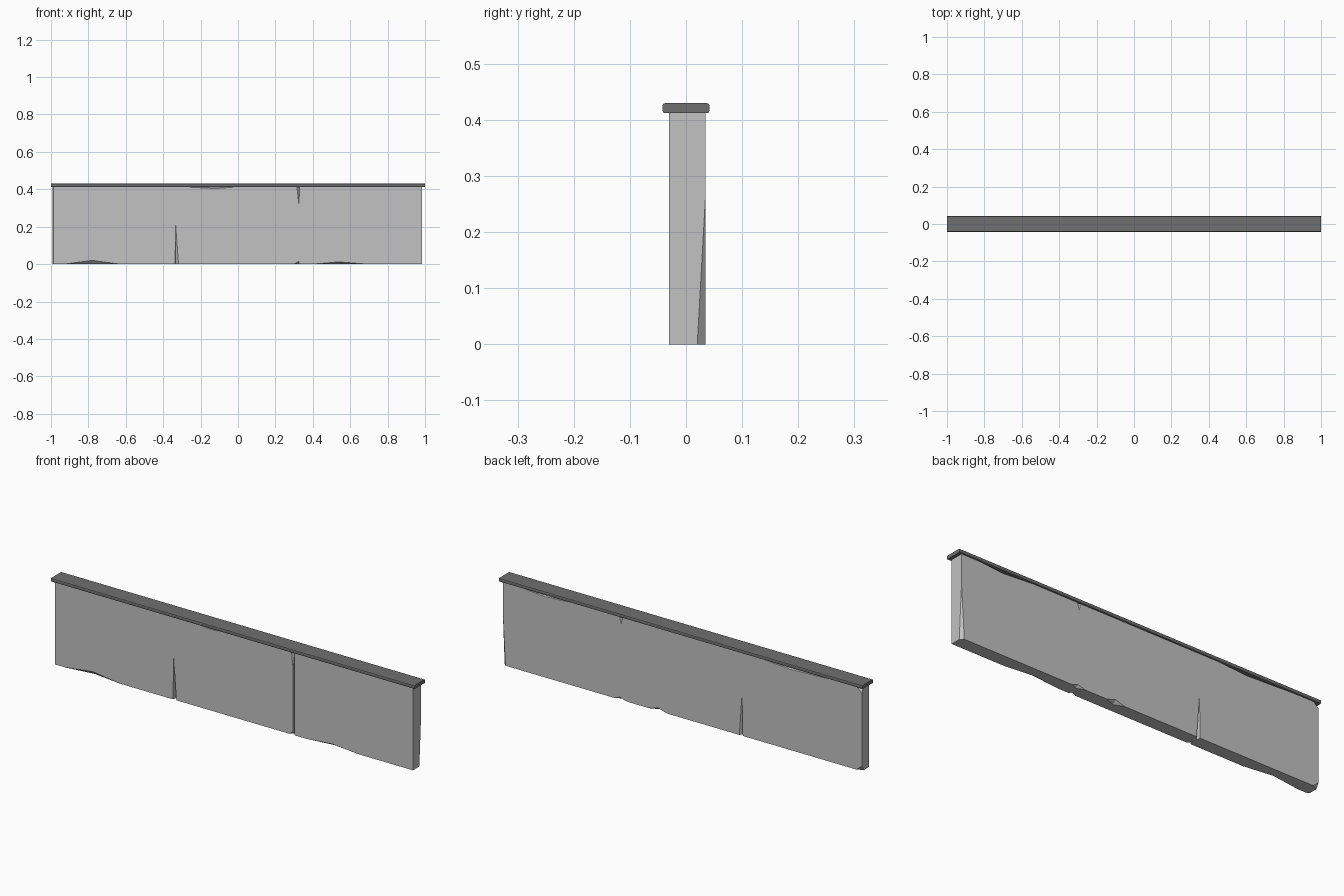
import bpy, bmesh
from mathutils import Vector

old = bpy.data.objects.get("Cube")
if old:
    bpy.data.objects.remove(old, do_unlink=True)

FRONT, BACK = -0.03, 0.035      # wall faces
LEFT, RIGHT = -0.992, 0.984     # wall ends
TOP, CAP_TOP = 0.414, 0.43


def material(name, value):
    mat = bpy.data.materials.new(name)
    mat.use_nodes = True
    colour = (value, value, value, 1)
    mat.diffuse_color = colour
    bsdf = mat.node_tree.nodes["Principled BSDF"]
    bsdf.inputs["Base Color"].default_value = colour
    bsdf.inputs["Roughness"].default_value = 0.9
    return mat


def add_object(name, bm, mat):
    bmesh.ops.recalc_face_normals(bm, faces=bm.faces)
    mesh = bpy.data.meshes.new(name)
    bm.to_mesh(mesh)
    bm.free()
    mesh.materials.append(mat)
    obj = bpy.data.objects.new(name, mesh)
    bpy.context.collection.objects.link(obj)
    return obj


def box(lo, hi):
    bm = bmesh.new()
    bmesh.ops.create_cube(bm, size=1)
    lo, hi = Vector(lo), Vector(hi)
    for v in bm.verts:
        v.co = (lo + hi) / 2 + v.co * (hi - lo)
    return bm


def hull(points):
    bm = bmesh.new()
    for p in points:
        bm.verts.new(p)
    bmesh.ops.convex_hull(bm, input=bm.verts)
    return bm


plaster = material("light grey plaster", 0.54)
trim = material("dark grey trim", 0.16)

wall = add_object("wall_panel", box((LEFT, FRONT, 0), (RIGHT, BACK, TOP)), plaster)
cutters = []


def cut(bm):
    cutter = add_object("chip_cutter", bm, plaster)
    cutter.hide_render = True
    mod = wall.modifiers.new("chip", "BOOLEAN")
    mod.operation = "DIFFERENCE"
    mod.solver = "EXACT"
    mod.object = cutter
    cutters.append(cutter)


def chip(face, edge, x0, xm, x1, height, depth):
    """Faceted chip broken from the top or bottom edge of a wall face."""
    inward = 1 if face == FRONT else -1
    up = 1 if edge == 0 else -1
    cut(hull([(x0, face, edge), (x1, face, edge),
              (xm, face, edge + up * height),
              (xm, face + inward * depth, edge),
              (xm, face - inward * 0.05, edge - up * 0.05)]))


# Chips and wedge cracks on the front
chip(FRONT, 0, -0.93, -0.78, -0.63, 0.02, 0.02)
chip(FRONT, 0, 0.4, 0.54, 0.69, 0.012, 0.018)
chip(FRONT, 0, -0.337, -0.333, -0.318, 0.21, 0.02)
chip(FRONT, 0, 0.3, 0.325, 0.335, 0.015, 0.015)
chip(FRONT, TOP, -0.31, -0.12, 0.01, 0.01, 0.015)
chip(FRONT, TOP, 0.315, 0.328, 0.332, 0.12, 0.015)

# Chips and wedge cracks on the back
chip(BACK, 0, -0.337, -0.333, -0.318, 0.21, 0.02)
chip(BACK, 0, 0.08, 0.13, 0.18, 0.015, 0.02)
chip(BACK, 0, 0.3, 0.34, 0.37, 0.012, 0.015)
chip(BACK, TOP, 0.325, 0.332, 0.342, 0.035, 0.012)
chip(BACK, TOP, 0.55, 0.75, 0.92, 0.012, 0.015)
chip(BACK, TOP, -0.92, -0.6, -0.4, 0.012, 0.015)

# Full-height joint on the front
cut(box((0.325, -0.1, -0.1), (0.332, FRONT + 0.008, 0.5)))

# Worn end corners
cut(hull([(RIGHT, 0.02, 0), (RIGHT - 0.015, BACK, 0), (RIGHT, BACK, 0.27),
          (RIGHT + 0.05, BACK + 0.05, -0.05)]))
cut(hull([(x, y, z) for z in (-0.1, 0.5) for x, y in
          ((LEFT - 0.01, FRONT + 0.02), (LEFT + 0.01, FRONT - 0.005),
           (LEFT - 0.05, FRONT - 0.05))]))
for z, up in ((0, 1), (TOP, -1)):
    cut(hull([(LEFT, BACK - 0.015, z), (LEFT + 0.03, BACK, z),
              (LEFT, BACK, z + up * 0.025),
              (LEFT - 0.05, BACK + 0.05, z - up * 0.05)]))

# Bake the cuts and drop the cutters
depsgraph = bpy.context.evaluated_depsgraph_get()
baked = bpy.data.meshes.new_from_object(wall.evaluated_get(depsgraph))
wall.modifiers.clear()
wall.data = baked
for cutter in cutters:
    bpy.data.objects.remove(cutter, do_unlink=True)

# Capping rail with chamfered edges
cap_bm = box((-1, -0.042, TOP - 0.002), (1, 0.042, CAP_TOP))
bmesh.ops.bevel(cap_bm, geom=[e for e in cap_bm.edges
                              if abs(e.verts[0].co.x - e.verts[1].co.x) > 1],
                offset=0.005, segments=2, profile=0.5, affect="EDGES")
add_object("capping_rail", cap_bm, trim)
